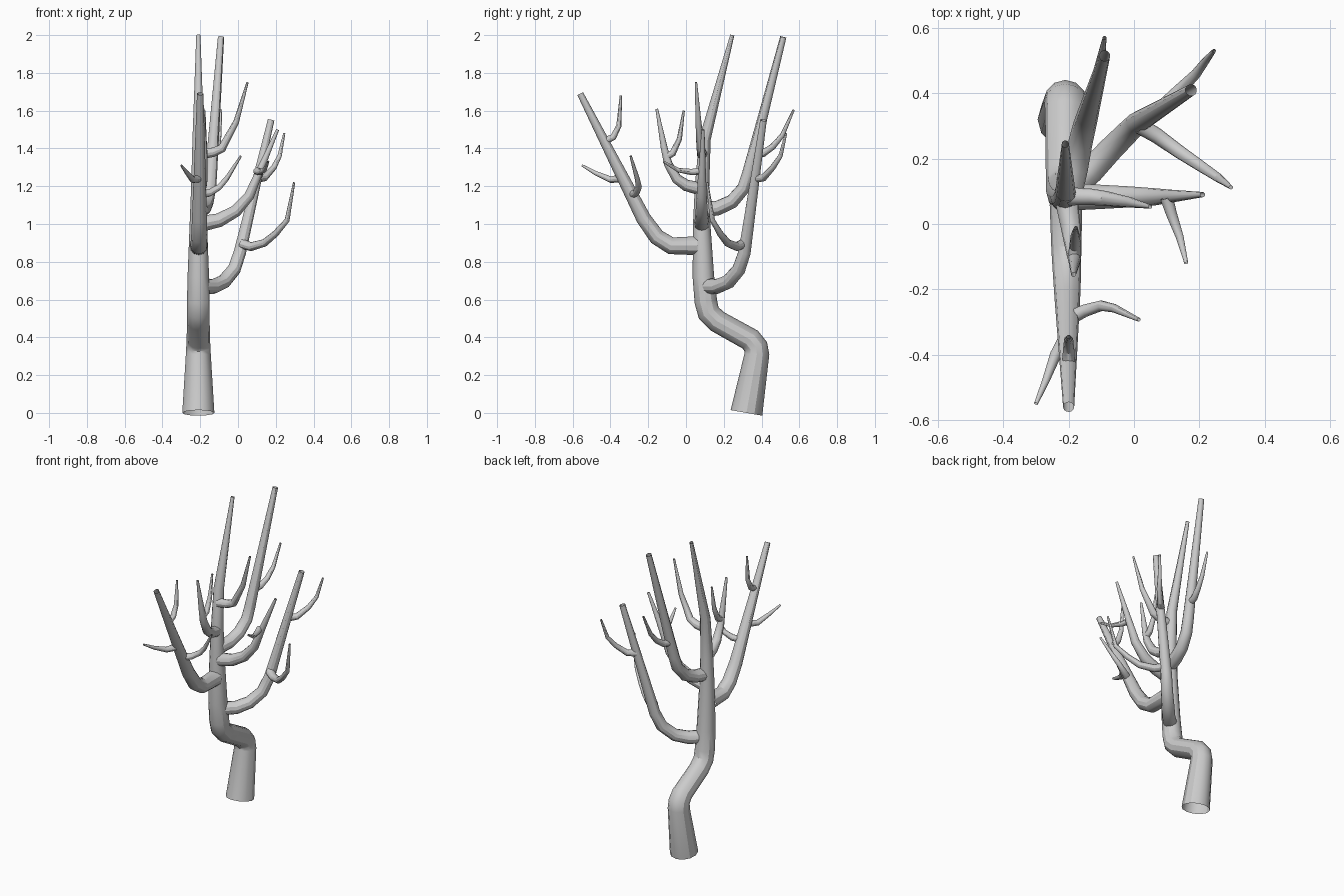
import bpy
from mathutils import Vector


def limb(name, pts, r0, r1, radii=None):
    """Tapered open tube swept along a path of points."""
    pts = [Vector(p) for p in pts]
    dist = [0.0]
    for a, b in zip(pts, pts[1:]):
        dist.append(dist[-1] + (b - a).length)
    cu = bpy.data.curves.new(name, 'CURVE')
    cu.dimensions = '3D'
    cu.bevel_depth = 1.0
    cu.bevel_resolution = 4
    sp = cu.splines.new('POLY')
    sp.points.add(len(pts) - 1)
    for i, p in enumerate(pts):
        sp.points[i].co = (*p, 1)
        sp.points[i].radius = radii[i] if radii else r0 + (r1 - r0) * dist[i] / dist[-1]
    ob = bpy.data.objects.new(name, cu)
    bpy.context.collection.objects.link(ob)
    bpy.ops.object.select_all(action='DESELECT')
    ob.select_set(True)
    bpy.context.view_layer.objects.active = ob
    bpy.ops.object.convert(target='MESH')
    bpy.ops.object.shade_smooth_by_angle()


# Trunk: (y, z, radius) along the plane x = -0.21
trunk = [(.32, 0, .085), (.375, .31, .066), (.37, .35, .064), (.34, .388, .062),
         (.165, .485, .06), (.12, .53, .06), (.105, .59, .06), (.092, .72, .057),
         (.083, 1.0, .046), (.085, 1.2, .038), (.1, 1.45, .031), (.245, 2.0, .011)]
limb("trunk", [(-.21, y, z) for y, z, r in trunk], 0, 0, [r for y, z, r in trunk])

# Front bough and its twigs
limb("front_bough", [(-.208, .06, .885), (-.207, -.08, .885), (-.205, -.155, .932),
                     (-.204, -.225, 1.03), (-.2, -.56, 1.69)], .05, .017)
limb("front_twig_up", [(-.2, -.43, 1.44), (-.2, -.385, 1.46), (-.2, -.355, 1.52),
                       (-.2, -.345, 1.68)], .02, .006)
limb("front_twig_left", [(-.21, -.35, 1.24), (-.24, -.4, 1.235), (-.27, -.48, 1.27),
                         (-.3, -.55, 1.31)], .021, .006)
limb("front_twig_right", [(-.2, -.29, 1.155), (-.15, -.265, 1.165), (-.1, -.25, 1.195),
                          (-.06, -.258, 1.24), (.015, -.293, 1.36)], .022, .006)

# Lower right bough and its twigs
limb("lower_bough", [(-.2, .1, .67), (-.13, .165, .67), (-.075, .225, .695),
                     (-.02, .28, .76), (.01, .31, .85), (.175, .41, 1.55)], .042, .018)
limb("lower_twig_front", [(.02, .3, .895), (.07, .27, .88), (.14, .22, .9),
                          (.2, .18, .95), (.26, .14, 1.02), (.297, .112, 1.22)], .026, .006)
limb("lower_twig_back", [(.1, .37, 1.24), (.14, .41, 1.245), (.19, .46, 1.3),
                         (.22, .5, 1.36), (.245, .53, 1.48)], .022, .006)

# Right bough and its twig
limb("right_bough", [(-.2, .083, 1.0), (-.1, .083, 1.02), (-.01, .083, 1.07),
                     (.06, .083, 1.15), (.11, .085, 1.27), (.21, .09, 1.5)], .042, .008)
limb("right_twig", [(.1, .08, 1.28), (.115, .03, 1.275), (.14, -.04, 1.285),
                    (.16, -.12, 1.33)], .02, .006)

# Back bough and its twig
limb("back_bough", [(-.2, .09, 1.075), (-.18, .17, 1.085), (-.165, .245, 1.12),
                    (-.15, .305, 1.19), (-.143, .33, 1.27), (-.09, .515, 1.99)], .041, .017)
limb("back_twig", [(-.135, .365, 1.37), (-.125, .41, 1.375), (-.11, .46, 1.41),
                   (-.1, .51, 1.47), (-.09, .57, 1.605)], .022, .006)

# High right branch
limb("high_branch", [(-.2, .085, 1.37), (-.13, .083, 1.38), (-.085, .078, 1.4),
                     (-.01, .066, 1.54), (.05, .053, 1.75)], .028, .006)

# Small front branch and its fork
limb("small_front_branch", [(-.205, .06, 1.19), (-.195, .0, 1.205), (-.188, -.05, 1.24),
                            (-.183, -.095, 1.32), (-.182, -.115, 1.4),
                            (-.185, -.155, 1.61)], .034, .007)
limb("small_front_fork", [(-.183, -.1, 1.36), (-.18, -.07, 1.375), (-.18, -.035, 1.45),
                          (-.178, -.012, 1.6)], .02, .006)
